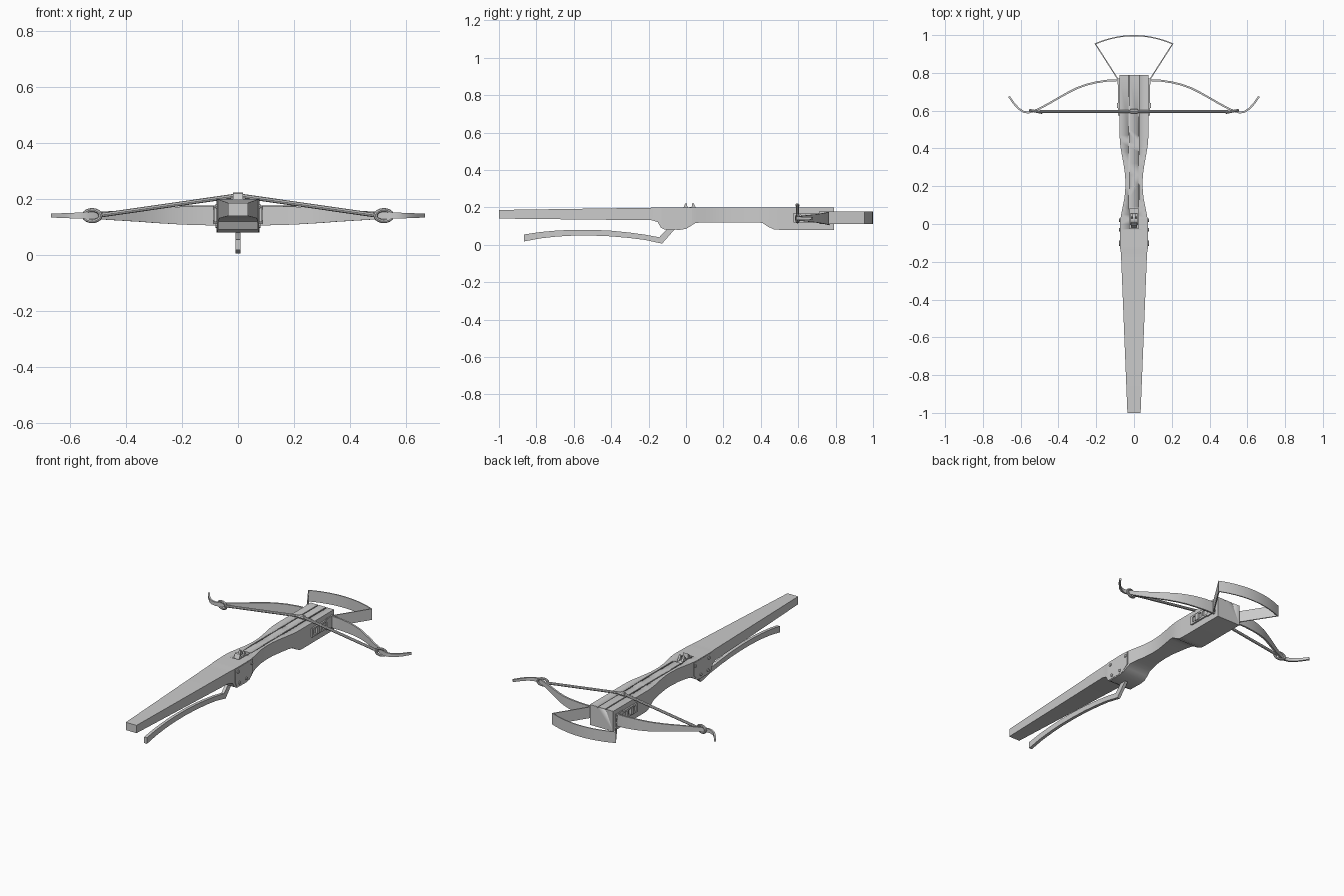
import bpy, bmesh, math
from mathutils import Vector

if "Cube" in bpy.data.objects:
    bpy.data.objects.remove(bpy.data.objects["Cube"])


def finish(name, bm, angle=30):
    bmesh.ops.recalc_face_normals(bm, faces=bm.faces)
    me = bpy.data.meshes.new(name)
    bm.to_mesh(me)
    bm.free()
    ob = bpy.data.objects.new(name, me)
    bpy.context.collection.objects.link(ob)
    bpy.ops.object.select_all(action='DESELECT')
    ob.select_set(True)
    bpy.context.view_layer.objects.active = ob
    bpy.ops.object.shade_smooth_by_angle(angle=math.radians(angle))
    return ob


def loft(name, rings, closed=False):
    bm = bmesh.new()
    vs = [[bm.verts.new(p) for p in r] for r in rings]
    n = len(rings[0])
    for i in range(len(vs) if closed else len(vs) - 1):
        a, b = vs[i], vs[(i + 1) % len(vs)]
        for j in range(n):
            bm.faces.new((a[j], a[(j + 1) % n], b[(j + 1) % n], b[j]))
    if not closed:
        bm.faces.new(vs[0])
        bm.faces.new(vs[-1])
    return finish(name, bm)


def mitres(path):
    """Mitred side vectors along a 2D path."""
    out = []
    for i, p in enumerate(path):
        d1 = (p - path[i - 1]).normalized() if i else (path[1] - p).normalized()
        d2 = (path[i + 1] - p).normalized() if i < len(path) - 1 else d1
        t = (d1 + d2).normalized()
        out.append(Vector((-t.y, t.x)) / max(t.dot(d1), 0.5))
    return out


def strip(name, pts, half, thick, z):
    """Upright flat bar following an xy path; half = half height per point."""
    path = [Vector(p) for p in pts]
    rings = []
    for p, m, h in zip(path, mitres(path), half):
        a, b = p + m * thick, p - m * thick
        rings.append([(a.x, a.y, z - h), (b.x, b.y, z - h), (b.x, b.y, z + h), (a.x, a.y, z + h)])
    return loft(name, rings)


def prism(name, prof, x0, x1):
    """yz outline extruded along x."""
    return loft(name, [[(x, y, z) for y, z in prof] for x in (x0, x1)])


def box(name, x0, x1, y0, y1, z0, z1):
    return prism(name, [(y0, z0), (y1, z0), (y1, z1), (y0, z1)], x0, x1)


def cyl_x(name, x0, x1, y, z, r, n=12):
    return prism(name, [(y + r * math.cos(2 * math.pi * k / n), z + r * math.sin(2 * math.pi * k / n))
                        for k in range(n)], x0, x1)


# Stock: y, half width, top, bottom
stations = [
    (-1, .035, .186, .14), (-.18, .068, .198, .131), (-.15, .070, .198, .120),
    (-.135, .072, .199, .092), (-.115, .073, .199, .081), (-.03, .074, .2, .08),
    (0, .074, .2, .085), (.025, .072, .2, .1), (.05, .068, .2, .116), (.09, .06, .2, .12),
    (.14, .05, .2, .12), (.2, .045, .2, .12), (.26, .047, .2, .12), (.32, .056, .2, .12),
    (.38, .067, .2, .12), (.41, .072, .2, .116), (.44, .075, .2, .096), (.47, .076, .2, .082),
    (.5, .076, .2, .08), (.79, .076, .2, .08)]
stock = loft("stock", [[(-w, y, b), (w, y, b), (w, y, t), (-w, y, t)] for y, w, t, b in stations])


# Bolt channel and lock slot cut into the top
cutters = [box("channel_cutter_%d" % k, s * .026 - .003, s * .026 + .003, .08, .85, .194, .25)
           for k, s in enumerate((-1, 1))]
cutters.append(box("slot_cutter", -.024, .024, -.025, .08, .165, .25))
for c in cutters:
    c.hide_render = True
    c.hide_set(True)
    m = stock.modifiers.new("cut", 'BOOLEAN')
    m.object = c
    m.solver = 'EXACT'

# Rotating nut with two claws
cyl_x("nut", -.018, .018, .025, .172, .03, 16)
for k, s in enumerate((-1, 1)):
    prism("nut_claw_%d" % k, [(.028, .19), (.055, .195), (.04, .224), (.034, .224)],
          min(s * .006, s * .018), max(s * .006, s * .018))
prism("nut_catch", [(-.018, .19), (.01, .19), (.003, .224), (-.004, .22)], -.017, .017)

# Trigger lever
top = [(-.865, .055), (-.78, .068), (-.69, .076), (-.6, .08), (-.5, .08), (-.4, .075),
       (-.3, .065), (-.22, .054), (-.143, .04), (-.085, .1)]
bot = [(-.865, .018), (-.78, .034), (-.69, .044), (-.6, .049), (-.5, .049), (-.4, .045),
       (-.3, .036), (-.22, .026), (-.128, .006), (-.045, .1)]
loft("trigger_lever", [[(-.009, *b), (.009, *b), (.009, *t), (-.009, *t)] for t, b in zip(top, bot)])

# Bow limbs
half_bow = [(.085, .761), (.14, .759), (.2, .75), (.25, .738), (.3, .72), (.35, .695), (.4, .667),
            (.45, .638), (.5, .611), (.53, .598), (.56, .59), (.585, .594), (.61, .61), (.635, .637), (.662, .675)]
bow_h = [.035, .034, .032, .029, .026, .022, .019, .016, .013, .012, .011, .010, .009, .008, .007]
strip("bow", [(-x, y) for x, y in reversed(half_bow)] + half_bow, bow_h[::-1] + bow_h, .005, .141)

# Stirrup hoop
arc = [(.205 * k / 7, 1.0 - .043 * (k / 7) ** 2 - .003) for k in range(-7, 8)]
hoop = [(-.082, .71), (-.084, .765)] + arc + [(.084, .765), (.082, .71)]
strip("stirrup", hoop, [.033] * len(hoop), .003, .144)

# Parts repeated on both sides
for s, side in ((-1, "left"), (1, "right")):
    def sx(a, b):
        return min(s * a, s * b), max(s * a, s * b)
    # Lock plate and rivets
    prism("lock_plate_" + side, [(-.132, .12), (-.118, .086), (-.01, .086), (.033, .12), (.033, .196), (-.132, .196)],
          *sx(.06, .0752))
    for k, (y, z) in enumerate([(-.107, .174), (.02, .174), (-.096, .105), (-.03, .105)]):
        cyl_x("rivet_%s_%d" % (side, k), *sx(.065, .08), y, z, .009, 10)
    # Slotted bow iron with wedge
    for k, (y0, y1, z0, z1) in enumerate([(.575, .77, .118, .128), (.575, .77, .16, .17),
                                          (.575, .59, .128, .16), (.66, .675, .128, .16)]):
        box("bow_iron_%s_%d" % (side, k), *sx(.07, .085), y0, y1, z0, z1)
    box("bow_wedge_" + side, *sx(.07, .09), .615, .64, .124, .164)
    # String loop around the limb end
    rings = []
    for i in range(20):
        a = 2 * math.pi * i / 20
        ring = []
        for j in range(8):
            b = 2 * math.pi * j / 8
            ring.append((s * (.52 + (.03 + .007 * math.cos(b)) * math.cos(a)),
                         .596 + .007 * math.sin(b) + .006 * math.cos(a),
                         .141 + (.02 + .007 * math.cos(b)) * math.sin(a)))
        rings.append(ring)
    loft("string_loop_" + side, rings, closed=True)

# String and its centre wrapping
def tube(name, pts, r):
    loft(name, [[(x, y + r * math.cos(math.pi * j / 4), z + r * math.sin(math.pi * j / 4))
                 for j in range(8)] for x, y, z in pts])


tube("string", [(-.5, .596, .141), (-.018, .596, .21), (.018, .596, .21), (.5, .596, .141)], .008)
tube("string_wrap", [(-.018, .596, .21), (.018, .596, .21)], .012)
